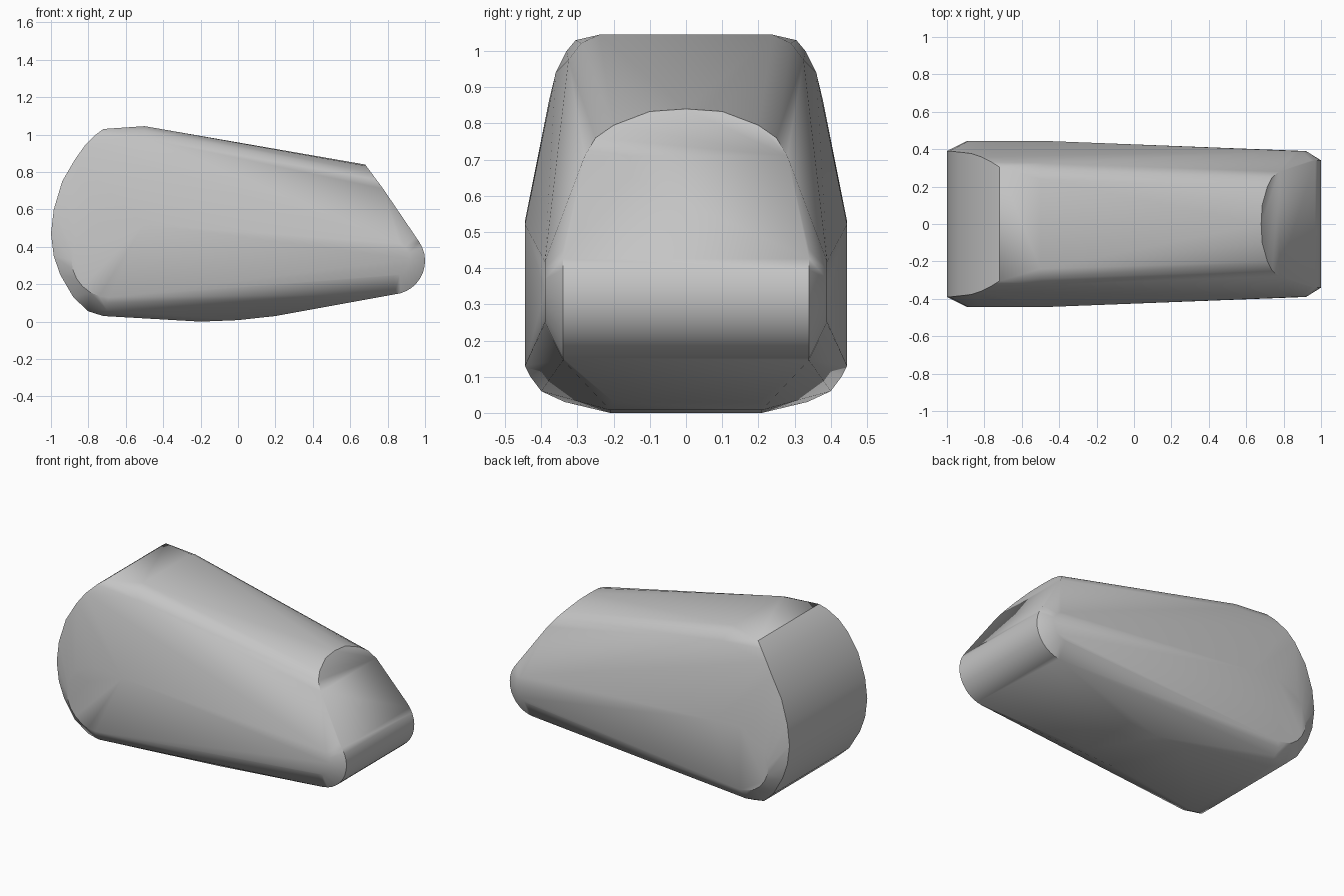
import bpy, bmesh
from math import cos, sin, radians
from mathutils import Vector

cube = bpy.data.objects.get("Cube")
if cube:
    bpy.data.objects.remove(cube, do_unlink=True)


def arc(cx, cz, r, y, start, end, steps):
    """Points of an arc in the side plane at depth y."""
    angles = [radians(start + (end - start) * i / steps) for i in range(steps + 1)]
    return [(cx + r * cos(a), y, cz + r * sin(a)) for a in angles]


half = []

# flat side panel: large round at the tall end, small round at the nose
half += arc(-0.69, 0.33, 0.2, 0.445, 90, 270, 12)
half.append((-0.5, 0.445, 0.52))
half += arc(0.83, 0.335, 0.09, 0.39, -90, 90, 8)

# rounded nose
half += arc(0.82, 0.325, 0.18, 0.34, -85, 45, 12)

# curved rim of the tall end
half += [(-0.72, 0.305, 1.03), (-0.76, 0.33, 1.0), (-0.82, 0.36, 0.94),
         (-0.87, 0.377, 0.87), (-0.94, 0.385, 0.75), (-0.985, 0.39, 0.6),
         (-1.0, 0.39, 0.47), (-0.985, 0.39, 0.35), (-0.95, 0.388, 0.25),
         (-0.88, 0.38, 0.13), (-0.8, 0.36, 0.055), (-0.72, 0.335, 0.03)]

# rounded shoulder at the top
half += [(-0.5, 0.24, 1.045), (-0.5, 0.29, 1.022), (-0.48, 0.325, 0.975)]

# crowned upper edge of the sloping nose face
for y, z in [(0, 0.84), (0.1, 0.833), (0.2, 0.795), (0.25, 0.76), (0.28, 0.71)]:
    half.append((0.68 + (0.84 - z) * 0.74, y, z))

# gently bowed underside and its rounded lower edge
half += [(-0.2, 0.21, 0.0), (0.0, 0.21, 0.008), (0.2, 0.2, 0.03),
         (-0.7, 0.4, 0.06), (-0.7, 0.43, 0.1)]

# mirrored shell stretched over the guide points
bm = bmesh.new()
for x, y, z in half:
    for side in (1, -1):
        bm.verts.new(Vector((x, y * side, z)))
bmesh.ops.remove_doubles(bm, verts=bm.verts, dist=0.0005)
hull = bmesh.ops.convex_hull(bm, input=bm.verts, use_existing_faces=False)
loose = [v for v in bm.verts if not v.link_faces]
bmesh.ops.delete(bm, geom=loose, context='VERTS')
bmesh.ops.dissolve_limit(bm, angle_limit=radians(1), verts=bm.verts, edges=bm.edges)
bmesh.ops.recalc_face_normals(bm, faces=bm.faces)

mesh = bpy.data.meshes.new("rounded_wedge_body")
bm.to_mesh(mesh)
bm.free()
body = bpy.data.objects.new("rounded_wedge_body", mesh)
bpy.context.collection.objects.link(body)

# plain grey finish
grey = bpy.data.materials.new("light_grey")
grey.use_nodes = True
colour = (0.56, 0.56, 0.56, 1)
grey.diffuse_color = colour
grey.node_tree.nodes["Principled BSDF"].inputs["Base Color"].default_value = colour
mesh.materials.append(grey)

# smooth rounding with crisp main edges
bpy.ops.object.select_all(action='DESELECT')
body.select_set(True)
bpy.context.view_layer.objects.active = body
bpy.ops.object.shade_smooth_by_angle(angle=radians(30))
